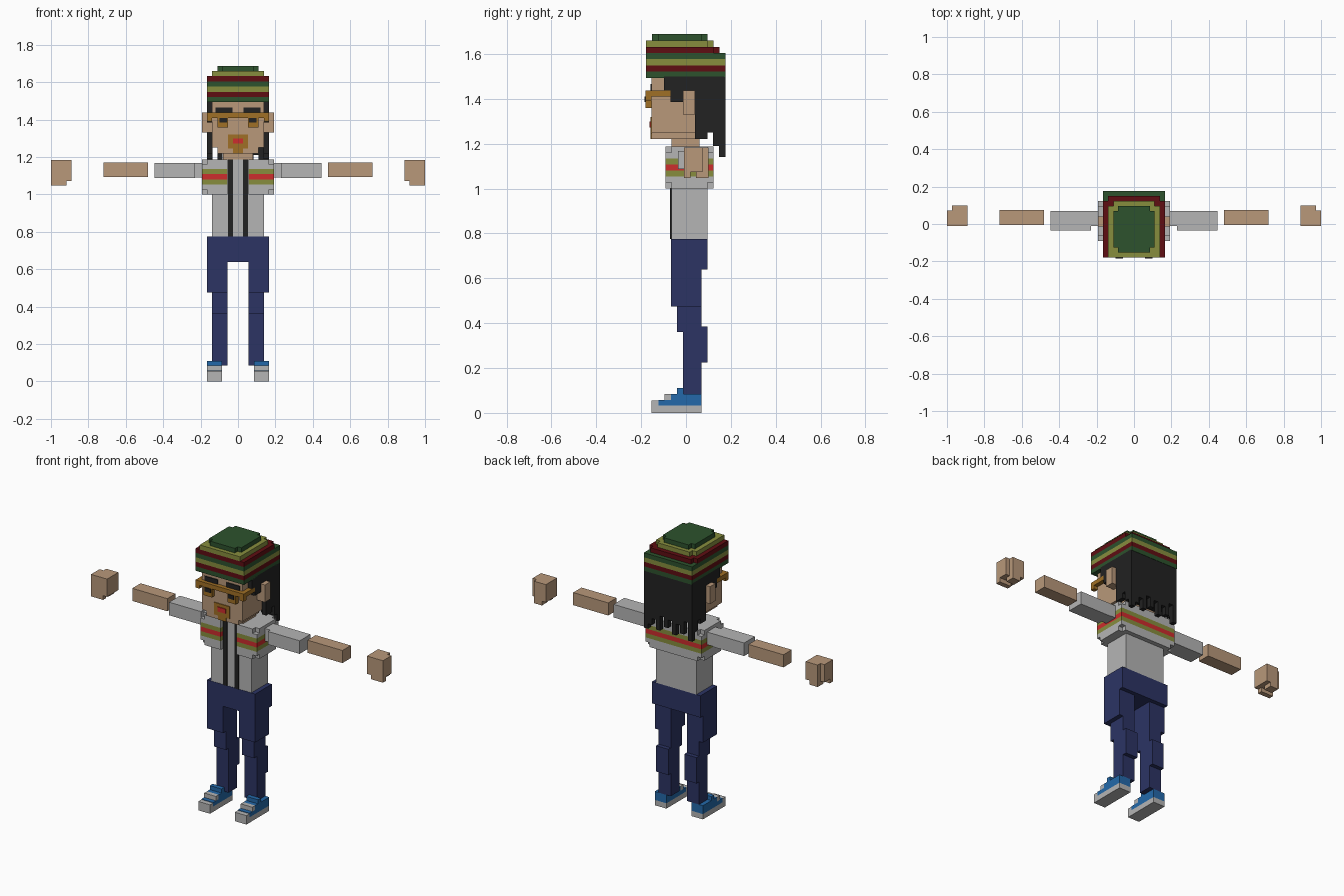
import bpy, bmesh

COLOURS = {
    "grey": (0.46, 0.46, 0.46), "skin": (0.48, 0.314, 0.195), "navy": (0.025, 0.034, 0.127),
    "blue": (0.017, 0.141, 0.402), "hat_green": (0.026, 0.084, 0.026), "olive": (0.242, 0.27, 0.048),
    "dark_red": (0.114, 0.004, 0.006), "red": (0.61, 0.026, 0.026), "black": (0.016, 0.016, 0.016),
    "gold": (0.352, 0.162, 0.019),
}
MATS = {}
for cname, rgb in COLOURS.items():
    MATS[cname] = bpy.data.materials.new(cname)
    MATS[cname].diffuse_color = (*rgb, 1)


def part(name, colour, boxes, mirror=False):
    """One object from boxes (x0, x1, y0, y1, z0, z1), optionally mirrored in x."""
    bm = bmesh.new()
    if mirror:
        boxes = boxes + [(-b[1], -b[0]) + tuple(b[2:]) for b in boxes]
    for x0, x1, y0, y1, z0, z1 in boxes:
        verts = bmesh.ops.create_cube(bm, size=1)["verts"]
        for v in verts:
            v.co = (x0 + (x1 - x0) * (v.co.x + 0.5),
                    y0 + (y1 - y0) * (v.co.y + 0.5),
                    z0 + (z1 - z0) * (v.co.z + 0.5))
    mesh = bpy.data.meshes.new(name)
    bm.to_mesh(mesh)
    bm.free()
    mesh.materials.append(MATS[colour])
    ob = bpy.data.objects.new(name, mesh)
    bpy.context.collection.objects.link(ob)
    return ob


# Shoes
part("shoe_sole", "grey", [(0.085, 0.165, -0.153, 0.07, 0, 0.033),
                           (0.085, 0.165, -0.153, -0.122, 0.033, 0.055),
                           (0.085, 0.165, -0.095, -0.067, 0.058, 0.085)], True)
part("shoe_upper", "blue", [(0.085, 0.165, -0.122, 0.07, 0.033, 0.058),
                            (0.085, 0.165, -0.067, 0.07, 0.058, 0.085),
                            (0.085, 0.165, -0.04, -0.012, 0.085, 0.11)], True)

# Trousers
part("trouser_legs", "navy", [(0.055, 0.138, -0.013, 0.07, 0.085, 0.36),
                              (0.055, 0.138, 0.07, 0.095, 0.225, 0.385),
                              (0.055, 0.138, -0.04, 0.07, 0.36, 0.475),
                              (0.055, 0.165, -0.067, 0.07, 0.475, 0.64)], True)
part("trouser_hips", "navy", [(-0.165, 0.165, -0.067, 0.095, 0.64, 0.775)])

# Shirt and cords
part("shirt", "grey", [(-0.138, 0.138, -0.065, 0.095, 0.775, 1.187)])
part("shirt_cords", "black", [(0.026, 0.053, -0.071, -0.064, 0.775, 1.187)], True)

# Striped open jacket, built layer by layer
LAYERS = [("grey", 1.0, 1.027, True), ("grey", 1.027, 1.053, False), ("olive", 1.053, 1.08, False),
          ("red", 1.08, 1.108, False), ("olive", 1.108, 1.135, False),
          ("grey", 1.135, 1.16, False), ("grey", 1.16, 1.187, True)]
for i, (colour, z0, z1, notched) in enumerate(LAYERS):
    if notched:
        sides = [(0.055, 0.165, -0.092, 0.123, z0, z1), (0.055, 0.193, -0.065, 0.095, z0, z1)]
    else:
        sides = [(0.055, 0.193, -0.092, 0.123, z0, z1)]
    part(f"jacket_layer_{i}", colour, sides + [(0, 0.055, 0.09, 0.123, z0, z1)], True)

# Arms
part("sleeves", "grey", [(0.193, 0.23, -0.012, 0.07, 1.09, 1.168),
                         (0.23, 0.447, -0.035, 0.07, 1.087, 1.168)], True)
part("forearms", "skin", [(0.48, 0.72, -0.006, 0.075, 1.092, 1.17)], True)
part("hands", "skin", [(0.89, 0.972, -0.01, 0.1, 1.073, 1.183),
                       (0.972, 1.0, -0.01, 0.073, 1.073, 1.183),
                       (0.917, 1.0, -0.01, 0.02, 1.047, 1.073),
                       (0.917, 0.972, 0.045, 0.1, 1.047, 1.073)], True)

# Neck, head and ears
part("neck", "skin", [(-0.08, 0.08, -0.065, 0.06, 1.18, 1.23)])
part("head", "skin", [(-0.11, 0.11, -0.153, 0.05, 1.22, 1.25),
                      (-0.138, 0.138, -0.153, 0.05, 1.25, 1.5)])
part("ears", "skin", [(0.138, 0.193, -0.013, 0.04, 1.33, 1.437)], True)

# Hair with hanging strands
part("hair", "black", [(-0.165, 0.165, 0.04, 0.17, 1.25, 1.5),
                       (-0.165, -0.137, -0.097, 0.04, 1.437, 1.5),
                       (0.137, 0.165, -0.097, 0.04, 1.437, 1.5),
                       (0.137, 0.165, -0.07, -0.013, 1.385, 1.437),
                       (-0.165, -0.137, -0.07, -0.013, 1.385, 1.437)])
part("side_locks", "black", [(0.137, 0.165, 0.04, 0.095, 1.22, 1.26),
                             (0.137, 0.165, 0.12, 0.147, 1.19, 1.26)], True)
LENGTHS = [1.14, 1.25, 1.17, 1.22, 1.15, 1.23, 1.18, 1.24, 1.15, 1.21, 1.17, 1.14]
w = 0.33 / len(LENGTHS)
part("back_strands", "black", [(-0.165 + i * w, -0.165 + (i + 1) * w, 0.147, 0.175, z, 1.497)
                               for i, z in enumerate(LENGTHS)])

# Face details
part("eyebrows", "black", [(0.03, 0.12, -0.158, -0.15, 1.437, 1.465)], True)
part("eyes", "black", [(0.06, 0.1, -0.185, -0.15, 1.385, 1.41)], True)
part("glasses", "gold", [(0, 0.165, -0.18, -0.153, 1.41, 1.437),
                         (0.138, 0.165, -0.153, -0.07, 1.41, 1.437),
                         (0.053, 0.11, -0.18, -0.153, 1.358, 1.41),
                         (0.138, 0.165, -0.18, -0.153, 1.39, 1.41)], True)
part("beard", "gold", [(-0.053, 0.053, -0.158, -0.15, 1.245, 1.32),
                       (-0.027, 0.027, -0.158, -0.15, 1.22, 1.245)])
part("mouth", "red", [(-0.027, 0.027, -0.163, -0.155, 1.272, 1.3)])

# Striped knitted hat
for i, colour in enumerate(["hat_green", "dark_red", "olive", "hat_green"]):
    z = 1.493 + i * 0.0278
    part(f"hat_band_{i}", colour, [(-0.165, 0.165, -0.178, 0.177, z, z + 0.0278)])
part("hat_step_red", "dark_red", [(-0.165, 0.165, -0.178, 0.122, 1.604, 1.632),
                                  (-0.138, 0.138, -0.178, 0.15, 1.604, 1.632)])
part("hat_step_olive", "olive", [(-0.138, 0.138, -0.178, 0.095, 1.632, 1.66),
                                 (-0.11, 0.11, -0.178, 0.122, 1.632, 1.66)])
part("hat_top", "hat_green", [(-0.11, 0.11, -0.125, 0.07, 1.66, 1.688),
                              (-0.085, 0.085, -0.152, 0.096, 1.66, 1.688)])
